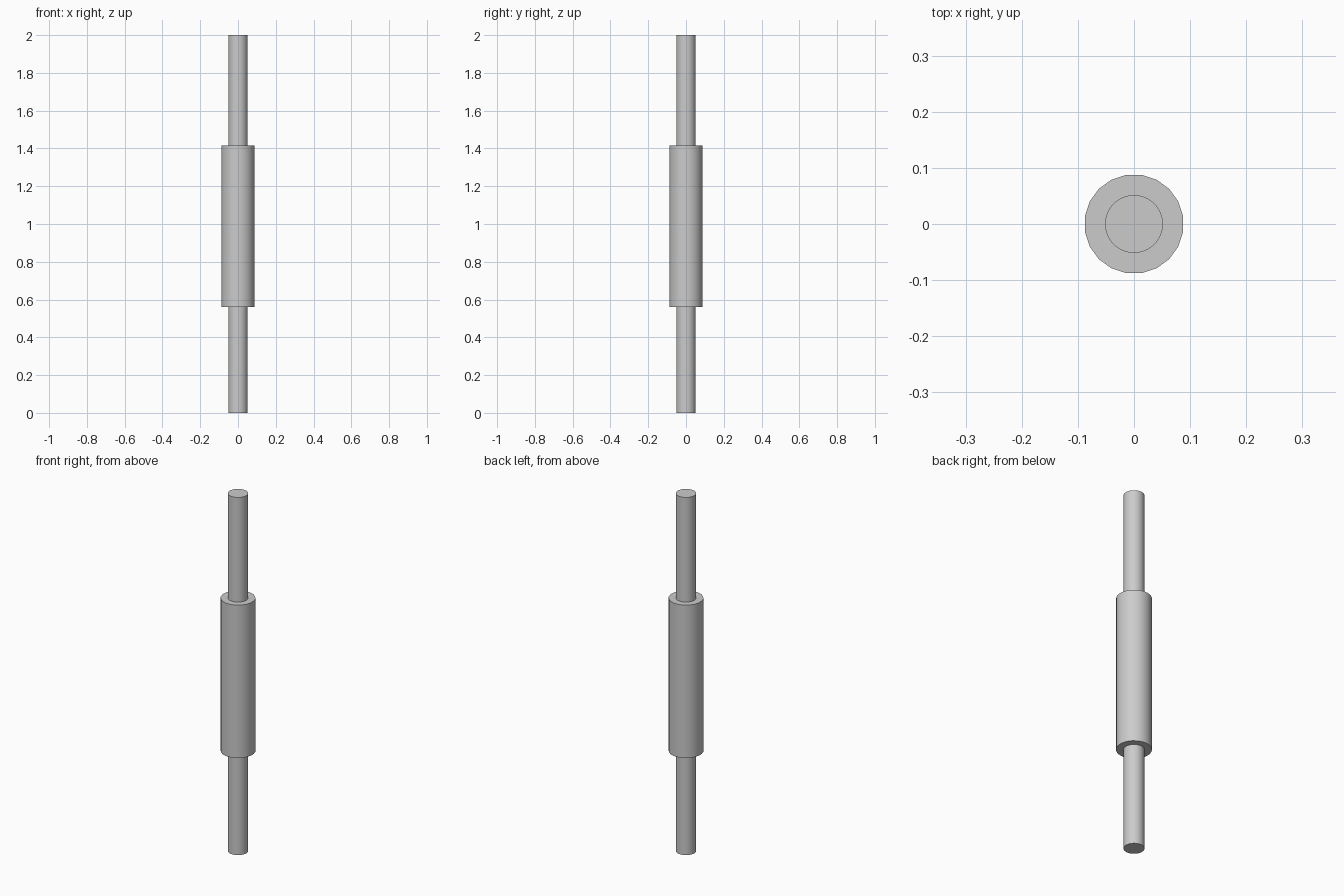
import bpy
import math

if "Cube" in bpy.data.objects:
    bpy.data.objects.remove(bpy.data.objects["Cube"])


def cylinder(name, radius, z0, z1, sides, turn=0.0):
    """Upright capped cylinder from z0 to z1, smooth round the side with sharp rims."""
    bpy.ops.mesh.primitive_cylinder_add(
        vertices=sides, radius=radius, depth=z1 - z0,
        location=(0, 0, (z0 + z1) / 2), rotation=(0, 0, turn))
    obj = bpy.context.object
    obj.name = name
    bpy.ops.object.shade_smooth_by_angle(angle=math.radians(30))
    return obj


# Thin rod running the full height
cylinder("rod", 0.0515, 0.0, 2.0, 48)

# Thicker 20-sided grip sleeve, turned so flats face the axes
SIDES = 20
cylinder("grip_sleeve", 0.0875 / math.cos(math.pi / SIDES), 0.56, 1.415,
         SIDES, math.pi / SIDES)
